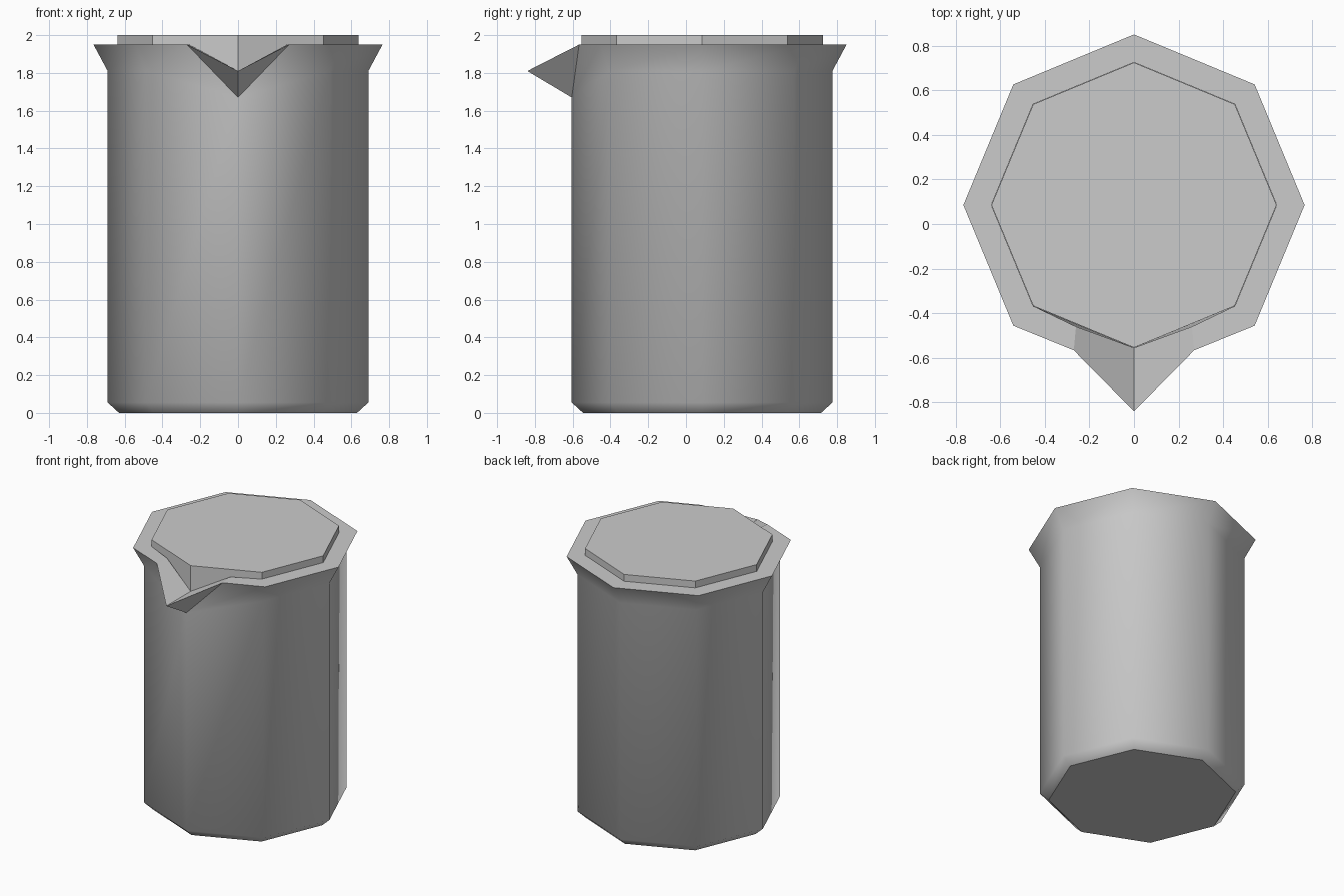
import bpy, bmesh, math
from mathutils import Vector

if "Cube" in bpy.data.objects:
    bpy.data.objects.remove(bpy.data.objects["Cube"])

CY = 0.085  # the round body sits slightly behind the origin, the spout in front


def ring(r, z, front=None, side=None):
    """Octagon loop; the front corner is three points so it can open into a spout."""
    pts = [Vector((r * math.cos(a), CY + r * math.sin(a), z))
           for a in (math.radians(-90 + 45 * k) for k in range(8))]
    f = Vector(front) if front else pts[0]
    s = Vector(side) if side else f
    return [f, s] + pts[1:] + [Vector((-s.x, s.y, s.z))]


TIP = Vector((0, -0.84, 1.81))
shoulder_front = (0, CY - 0.69, 1.67)

# Jug: outer wall, flared rim with spout, inner wall and floor
rings = [
    ring(0.63, 0.0),
    ring(0.69, 0.055),
    ring(0.69, 1.81, shoulder_front),
    ring(0.765, 1.95, TIP, (0.27, -0.566, 1.95)),
    ring(0.64, 1.95, (0, CY - 0.64, 1.81), (0.26, -0.46, 1.95)),
    ring(0.64, 0.08),
]
bm = bmesh.new()
loops = [[bm.verts.new(p) for p in r] for r in rings]
for lo, hi in zip(loops, loops[1:]):
    n = len(lo)
    for i in range(n):
        j = (i + 1) % n
        bm.faces.new((lo[i], lo[j], hi[j], hi[i]))
bm.faces.new(loops[0][::-1])
bm.faces.new(loops[-1])
bmesh.ops.remove_doubles(bm, verts=bm.verts, dist=0.0005)
bmesh.ops.recalc_face_normals(bm, faces=bm.faces)
mesh = bpy.data.meshes.new("jug_body")
bm.to_mesh(mesh)
bm.free()
jug = bpy.data.objects.new("jug_body", mesh)
bpy.context.collection.objects.link(jug)
bpy.context.view_layer.objects.active = jug
jug.select_set(True)
bpy.ops.object.shade_smooth_by_angle(angle=math.radians(50))
# Spout faces and floor stay flat
for p in mesh.polygons:
    touches_tip = any((mesh.vertices[v].co - TIP).length < 0.001 for v in p.vertices)
    if touches_tip or p.normal.z < -0.99:
        p.use_smooth = False

# Lid plug set into the mouth, standing just above the rim
bpy.ops.mesh.primitive_cylinder_add(vertices=8, radius=0.639, depth=0.25,
                                    location=(0, CY, 1.875))
bpy.context.object.name = "lid_plug"
